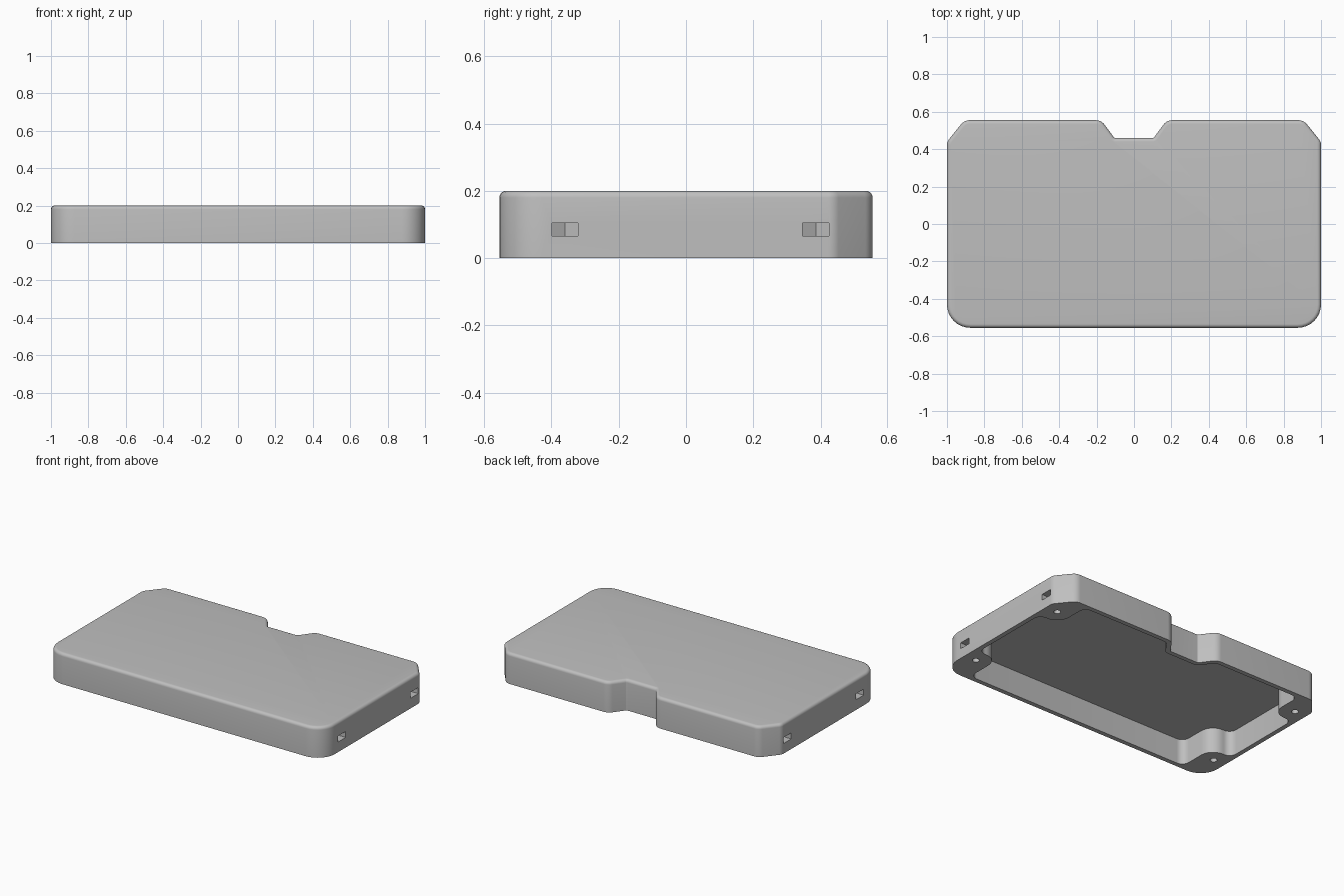
import bpy, bmesh, math
from mathutils import Vector

cube = bpy.data.objects.get("Cube")
if cube:
    bpy.data.objects.remove(cube, do_unlink=True)

HEIGHT = 0.2
CEILING = 0.165          # underside of the top plate
EDGE = 0.02              # rounding of the top rim
SCREWS = [(sx * 0.915, y, sx) for sx in (-1, 1) for y in (-0.36, 0.386)]

grey = bpy.data.materials.new("light grey plastic")
grey.use_nodes = True
colour = (0.52, 0.52, 0.52, 1)
grey.diffuse_color = colour
grey.node_tree.nodes["Principled BSDF"].inputs["Base Color"].default_value = colour


def mirrored(half):
    """Complete a right-hand (x, y, radius) outline with its left-hand copy."""
    return half + [(-x, y, r) for x, y, r in reversed(half)]


def rounded(corners, steps=8):
    """Turn (x, y, radius) corners into a filleted outline."""
    pts = []
    for i, (x, y, r) in enumerate(corners):
        p = Vector((x, y))
        a = (Vector(corners[i - 1][:2]) - p).normalized()
        b = (Vector(corners[(i + 1) % len(corners)][:2]) - p).normalized()
        half = a.angle(b) / 2
        centre = p + (a + b).normalized() * (r / math.sin(half))
        start = p + a * (r / math.tan(half)) - centre
        end = p + b * (r / math.tan(half)) - centre
        sweep = math.pi - 2 * half
        for k in range(steps + 1):
            t = k / steps
            arc = (start * math.sin((1 - t) * sweep) + end * math.sin(t * sweep)) / math.sin(sweep)
            pts.append(centre + arc)
    return pts


def prism(name, outline, z0, z1, top_round=0):
    """Extrude an outline from z0 to z1, optionally rounding the top rim."""
    bm = bmesh.new()
    base = bm.faces.new([bm.verts.new((x, y, z0)) for x, y in outline])
    geom = bmesh.ops.extrude_face_region(bm, geom=[base])["geom"]
    for v in geom:
        if isinstance(v, bmesh.types.BMVert):
            v.co.z = z1
    bmesh.ops.recalc_face_normals(bm, faces=bm.faces)
    if top_round:
        rim = [e for e in bm.edges if all(v.co.z > z1 - 1e-5 for v in e.verts)]
        bmesh.ops.bevel(bm, geom=rim, offset=top_round, segments=5, profile=0.5,
                        affect='EDGES', clamp_overlap=False)
    mesh = bpy.data.meshes.new(name)
    bm.to_mesh(mesh)
    bm.free()
    obj = bpy.data.objects.new(name, mesh)
    bpy.context.collection.objects.link(obj)
    mesh.materials.append(grey)
    return obj


def cut(target, cutter):
    """Subtract the cutter and discard it."""
    cutter.hide_render = True
    mod = target.modifiers.new("cut", 'BOOLEAN')
    mod.operation = 'DIFFERENCE'
    mod.solver = 'EXACT'
    mod.object = cutter
    bpy.context.view_layer.objects.active = target
    bpy.ops.object.modifier_apply(modifier=mod.name)
    bpy.data.objects.remove(cutter, do_unlink=True)


# Case body: rounded front corners, chamfered back corners, notch in the back
body = mirrored([(1, -0.555, 0.125), (1, 0.44, 0.05), (0.907, 0.555, 0.06),
                 (0.175, 0.555, 0.06), (0.105, 0.46, 0.012)])
case = prism("case_shell", rounded(body), 0, HEIGHT, EDGE)

# Cavity open at the bottom, leaving a solid boss in each corner
cavity = mirrored([(0.82, -0.525, 0.05), (0.82, -0.27, 0.09), (0.97, -0.27, 0.05),
                   (0.97, 0.29, 0.05), (0.82, 0.29, 0.09), (0.82, 0.525, 0.05),
                   (0.19, 0.525, 0.03), (0.12, 0.43, 0.04)])
cut(case, prism("cavity_cutter", rounded(cavity), -0.1, CEILING))

# Screw holes from below and hexagonal nut slots from the sides
for x, y, side in SCREWS:
    circle = [(x + 0.021 * math.cos(a), y + 0.021 * math.sin(a))
              for a in (math.tau * k / 24 for k in range(24))]
    cut(case, prism("screw_hole_cutter", circle, -0.1, 0.14))
    w = 0.039
    slot = [(x - side * w / math.cos(math.pi / 6), y),
            (x - side * w * math.tan(math.pi / 6), y - w), (side * 1.1, y - w),
            (side * 1.1, y + w), (x - side * w * math.tan(math.pi / 6), y + w)]
    cut(case, prism("nut_slot_cutter", slot, 0.066, 0.105))

# Smooth the curves and keep the edges crisp
bpy.ops.object.select_all(action='DESELECT')
case.select_set(True)
bpy.context.view_layer.objects.active = case
bpy.ops.object.shade_smooth_by_angle(angle=math.radians(25))
